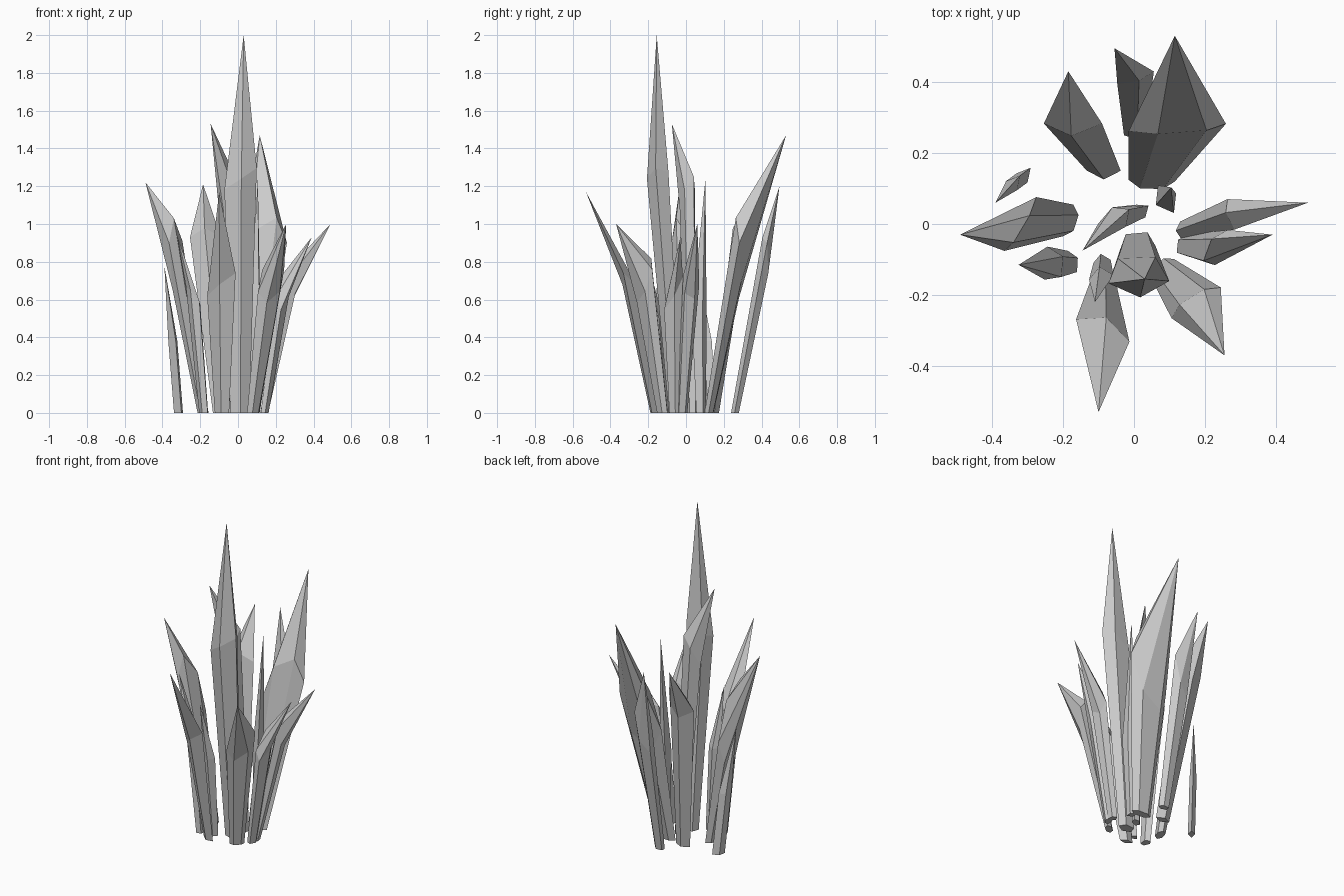
import bpy, bmesh
from math import sin, cos, radians, tau
from mathutils import Vector


def shard(name, base, shoulder, tip, w, t, ang, n=5, k1=0.0, k2=0.0, taper=0.5):
    """Faceted crystal: small foot ring, wide shoulder ring, pointed tip.
    w, t: half width / thickness, ang: direction of the width,
    k1, k2: height skew of the shoulder along width / thickness."""
    b, s = Vector((*base, 0)), Vector(shoulder)
    axis = (s - b) / s.z
    u = Vector((cos(radians(ang)), sin(radians(ang)), 0))
    v = Vector((-u.y, u.x, 0))
    bm = bmesh.new()
    foot, ring = [], []
    for i in range(n):
        c, d = cos(tau * i / n), sin(tau * i / n)
        off = u * w * c + v * t * d
        foot.append(bm.verts.new(b + off * taper))
        ring.append(bm.verts.new(s + off + axis * (k1 * c + k2 * d)))
    top = bm.verts.new(tip)
    bm.faces.new(foot[::-1])
    for i in range(n):
        j = (i + 1) % n
        bm.faces.new((foot[i], foot[j], ring[j], ring[i]))
        bm.faces.new((ring[i], ring[j], top))
    bmesh.ops.recalc_face_normals(bm, faces=bm.faces)
    me = bpy.data.meshes.new(name)
    bm.to_mesh(me)
    bm.free()
    bpy.context.collection.objects.link(bpy.data.objects.new(name, me))


# Tall centre crystals
shard("centre_crystal", (0.01, -0.055), (0.012, -0.145, 1.24), (0.03, -0.155, 2.0),
      0.062, 0.09, -85, 5, 0.0, 0.06, 0.58)
shard("inner_crystal", (0.01, 0.03), (-0.055, 0.01, 1.15), (-0.145, -0.075, 1.53),
      0.058, 0.035, 35, 5, 0.1, 0.0, 0.65)
shard("inner_needle", (0.085, 0.08), (0.09, 0.07, 0.5), (0.105, 0.103, 1.24),
      0.045, 0.033, -60, 4, 0.0, 0.0, 0.65)

# Back crystals
shard("back_right_crystal", (0.05, 0.122), (0.122, 0.272, 0.82), (0.115, 0.53, 1.47),
      0.13, 0.052, -2, 6, 0.08, -0.2, 0.5)
shard("back_crystal", (0.0, 0.26), (0.0, 0.415, 0.8), (-0.055, 0.495, 1.2),
      0.056, 0.036, -5, 5, 0.1, -0.1, 0.6)
shard("back_left_crystal", (-0.085, 0.15), (-0.172, 0.283, 0.93), (-0.185, 0.43, 1.21),
      0.082, 0.042, 0, 4, 0.0, -0.05, 0.58)

# Left crystals
shard("left_splinter", (-0.315, 0.13), (-0.345, 0.108, 0.38), (-0.39, 0.06, 0.78),
      0.037, 0.02, 50, 4, 0.0, 0.0, 1.0)
shard("left_crystal", (-0.185, 0.01), (-0.32, 0.0, 0.78), (-0.49, -0.03, 1.22),
      0.078, 0.044, 72, 6, -0.12, -0.22, 0.6)
shard("front_left_crystal", (-0.18, -0.11), (-0.235, -0.113, 0.62), (-0.325, -0.115, 0.95),
      0.05, 0.036, 100, 5, 0.0, 0.05, 0.7)

# Right crystals
shard("right_crystal", (0.14, -0.02), (0.28, 0.025, 0.68), (0.49, 0.06, 1.0),
      0.048, 0.036, 110, 5, 0.0, 0.08, 0.6)
shard("right_low_crystal", (0.14, -0.06), (0.235, -0.068, 0.64), (0.39, -0.03, 0.93),
      0.055, 0.036, 72, 5, 0.08, 0.05, 0.58)

# Front crystals
shard("front_right_crystal", (0.08, -0.125), (0.175, -0.222, 0.7), (0.255, -0.37, 1.0),
      0.08, 0.043, 40, 6, 0.06, 0.1, 0.52)
shard("front_crystal", (-0.085, -0.17), (-0.088, -0.3, 0.68), (-0.1, -0.53, 1.17),
      0.078, 0.038, -15, 4, 0.06, 0.0, 0.5)
shard("front_splinter", (-0.09, -0.105), (-0.092, -0.15, 0.5), (-0.11, -0.22, 0.86),
      0.035, 0.03, 10, 4, 0.0, 0.0, 0.7)
